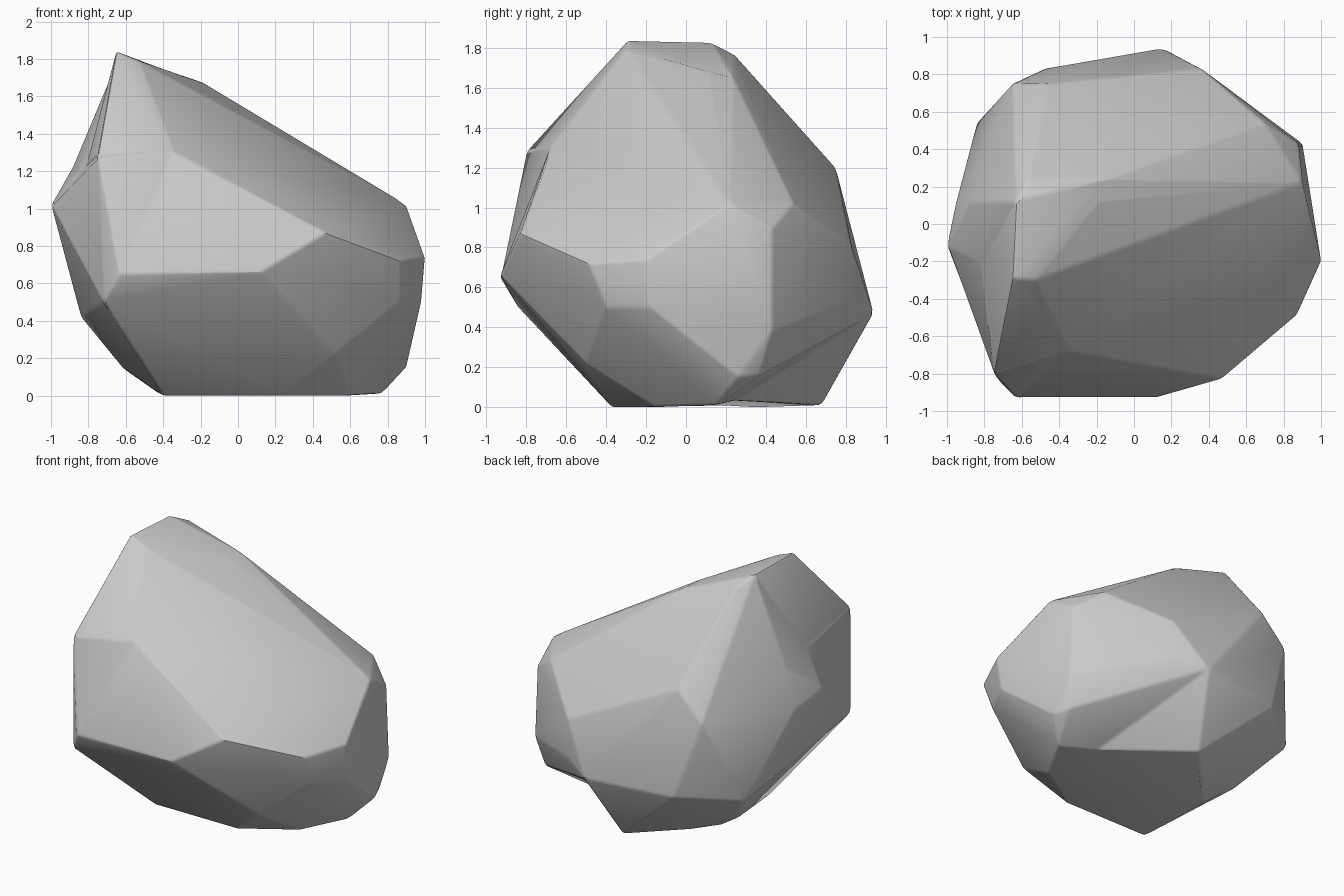
import bpy, bmesh, math
from mathutils import Vector

if "Cube" in bpy.data.objects:
    bpy.data.objects.remove(bpy.data.objects["Cube"])

# Corner points of the rock, grouped by height band
crown = [(-.65, -.29, 1.84), (-.63, .12, 1.83), (-.57, .24, 1.77), (-.2, .11, 1.68),
         (-.15, .24, 1.65), (-.53, -.3, 1.79)]
shoulder = [(.9, .22, 1.02), (.7, .54, 1.02), (.04, .56, 1.24), (-.75, -.8, 1.28),
            (-.46, .75, 1.2), (-.65, .75, 1.0), (-.88, .12, 1.22), (-1, -.12, 1.02)]
waist = [(.47, -.83, .87), (.87, -.49, .72), (1, -.2, .74), (.98, -.18, .5), (.88, .43, .89),
         (.36, .83, .8), (.17, .83, .83), (.36, .82, .52), (.12, -.93, .66), (-.63, -.93, .65),
         (-.72, -.84, .5), (.87, -.4, .5), (.9, .43, .38), (-.95, .12, .95)]
belly = [(.15, .94, .47), (-.13, .9, .49), (-.48, .83, .46), (-.84, .54, .42),
         (.52, -.5, .22), (.2, -.5, .13)]
foot = [(.9, .26, .15), (.86, .37, .16), (.77, .15, .01), (.6, -.15, 0), (.25, -.37, 0),
        (-.4, -.37, 0), (-.62, .29, .15), (-.28, .36, 0), (-.42, .2, .01), (.02, .68, .01)]
# Hollows: a point on the convex block, then where it is knocked in to
dents = [((-.4, -.8, 1.5), (-.35, -.68, 1.3)),     # front groove
         ((-.9, -.35, 1.4), (-.81, -.2, 1.23)),    # left notch
         ((.55, .45, 0), (.52, .24, .03))]         # undercut at the back

# Wrap the points in a hull, push in the dents, merge nearly coplanar facets
bm = bmesh.new()
for p in crown + shoulder + waist + belly + foot + [a for a, b in dents]:
    bm.verts.new(p)
bmesh.ops.convex_hull(bm, input=bm.verts)
loose = [v for v in bm.verts if not v.link_faces]
bmesh.ops.delete(bm, geom=loose, context='VERTS')
for start, end in dents:
    v = min(bm.verts, key=lambda v: (v.co - Vector(start)).length)
    v.co = end
bmesh.ops.dissolve_limit(bm, angle_limit=math.radians(6), verts=bm.verts, edges=bm.edges)
bmesh.ops.recalc_face_normals(bm, faces=bm.faces)
mesh = bpy.data.meshes.new("rock")
bm.to_mesh(mesh)
bm.free()
rock = bpy.data.objects.new("rock", mesh)
bpy.context.collection.objects.link(rock)

# Worn, slightly rounded edges
bevel = rock.modifiers.new("worn_edges", 'BEVEL')
bevel.width = .015
bevel.segments = 2
bevel.limit_method = 'ANGLE'
bevel.angle_limit = math.radians(12)
bpy.context.view_layer.objects.active = rock
rock.select_set(True)
bpy.ops.object.modifier_apply(modifier=bevel.name)
bpy.ops.object.shade_smooth_by_angle(angle=math.radians(25))
